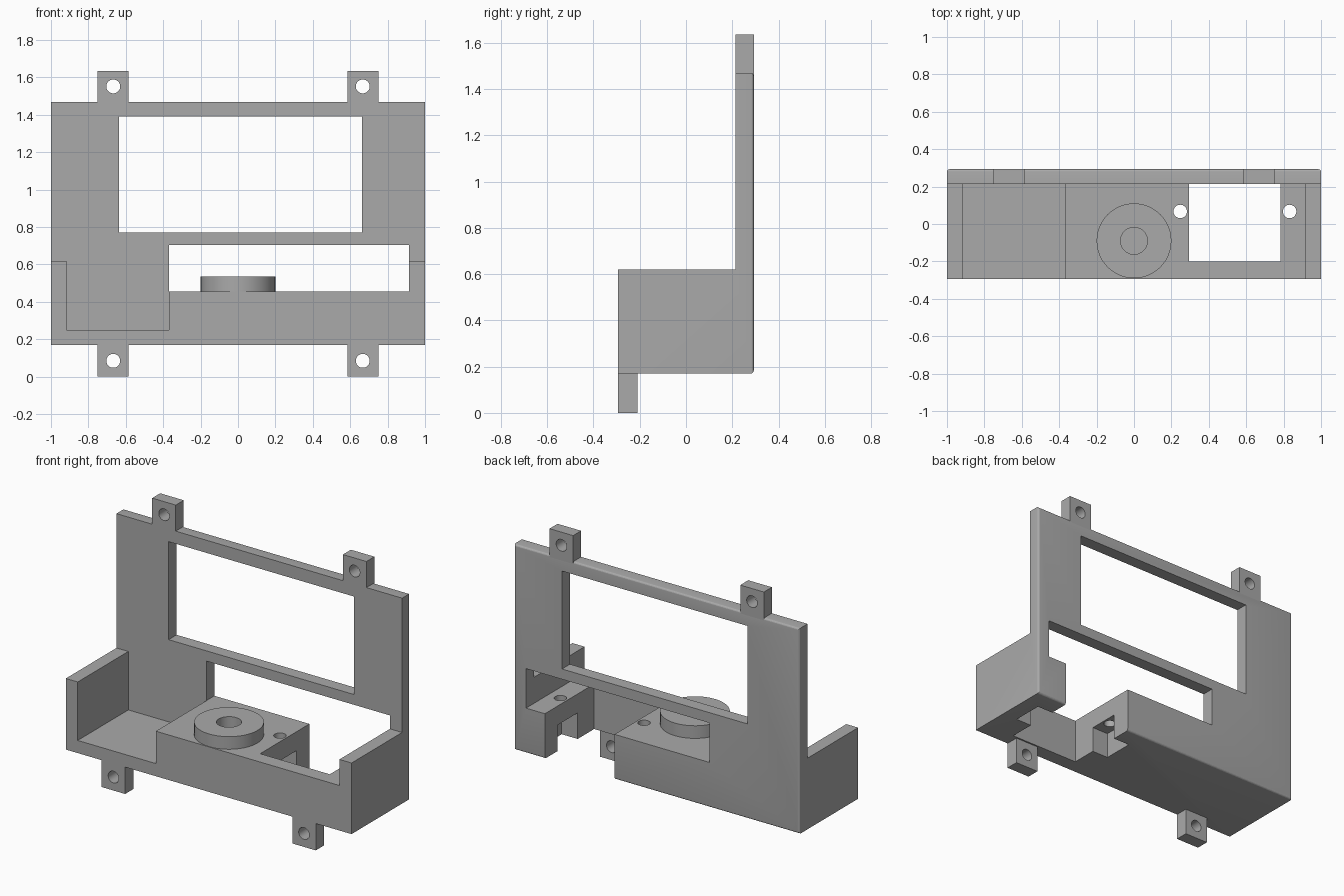
import bpy, bmesh, math
from mathutils import Matrix, Vector

if "Cube" in bpy.data.objects:
    bpy.data.objects.remove(bpy.data.objects["Cube"], do_unlink=True)

grey = bpy.data.materials.new("plain grey")
colour = (0.4, 0.4, 0.4, 1)
grey.diffuse_color = colour
grey.use_nodes = True
grey.node_tree.nodes["Principled BSDF"].inputs["Base Color"].default_value = colour

BACK, FRONT, PLATE = 0.293, -0.293, 0.213   # depth planes
BASE, TOP = 0.17, 1.47                      # underside and top of the frame
FLOOR, DECK, WALL = 0.25, 0.455, 0.62       # tray floor, block top, side wall top
LEFT, RIGHT, STEP = 0.915, -0.917, -0.37    # inner wall faces and block side
ROUND = 0.014


def finish(name, bm):
    mesh = bpy.data.meshes.new(name)
    bm.to_mesh(mesh)
    bm.free()
    mesh.materials.append(grey)
    obj = bpy.data.objects.new(name, mesh)
    bpy.context.collection.objects.link(obj)
    return obj


def box(name, x, y, z, round_back=False):
    bm = bmesh.new()
    bmesh.ops.create_cube(bm, size=1)
    for v in bm.verts:
        v.co = Vector([r[0] if c < 0 else r[1] for c, r in zip(v.co, (x, y, z))])
    if round_back:
        edges = [e for e in bm.edges if all(v.co.y > y[1] - 0.001 for v in e.verts)]
        bmesh.ops.bevel(bm, geom=edges, offset=ROUND, segments=4, profile=0.5, affect='EDGES')
    return finish(name, bm)


def cylinder(name, centre, radius, depth, axis='Z'):
    bm = bmesh.new()
    turn = Matrix.Rotation(math.pi / 2, 4, 'X') if axis == 'Y' else Matrix()
    bmesh.ops.create_cone(bm, cap_ends=True, segments=48, radius1=radius, radius2=radius,
                          depth=depth, matrix=Matrix.Translation(centre) @ turn)
    return finish(name, bm)


def activate(obj):
    bpy.ops.object.select_all(action='DESELECT')
    obj.select_set(True)
    bpy.context.view_layer.objects.active = obj


def cut(obj, cutter):
    activate(obj)
    mod = obj.modifiers.new("cut", 'BOOLEAN')
    mod.operation, mod.solver, mod.object = 'DIFFERENCE', 'EXACT', cutter
    bpy.ops.object.modifier_apply(modifier=mod.name)
    bpy.data.objects.remove(cutter, do_unlink=True)


def smooth(obj):
    activate(obj)
    bpy.ops.object.shade_smooth_by_angle(angle=math.radians(15))


# Frame: one block with a rounded back, carved into plate, walls, tray and block
frame = box("frame", (-1, 1), (FRONT, BACK), (BASE, TOP), round_back=True)
carvings = {
    "above_walls": ((-2, 2), (-1, PLATE), (WALL, 2)),
    "between_walls": ((RIGHT, LEFT), (-1, PLATE), (DECK, 1)),
    "tray_pocket": ((RIGHT, STEP), (-1, PLATE), (FLOOR, 1)),
    "screen_window": ((-0.635, 0.663), (0, 1), (0.77, 1.39)),
    "plate_slot": ((STEP, LEFT), (0, 1), (DECK, 0.705)),
    "motor_bay": ((0.295, 0.783), (-0.2, 1), (0, 0.5)),
    "inner_notch": ((0.18, 0.4), (-0.035, 0.165), (0, 0.335)),
    "outer_notch": ((0.7, 0.895), (-0.035, 0.165), (0, 0.335)),
}
for name, spans in carvings.items():
    cut(frame, box(name, *spans))
for x in (0.247, 0.832):
    cut(frame, cylinder("screw_hole", (x, 0.067, 0.4), 0.036, 0.4))
smooth(frame)

# Round boss on the block
boss = cylinder("boss", (0, -0.09, DECK + 0.04), 0.2, 0.08)
cut(boss, cylinder("boss_hole", (0, -0.09, DECK), 0.072, 0.5))
smooth(boss)

# Mounting tabs with screw holes
for side, sx in (("left", 1), ("right", -1)):
    for level, y, z, hole_z in (("upper", (PLATE, BACK), (TOP - ROUND, 1.635), 1.552),
                                ("lower", (FRONT, -0.21), (0, BASE), 0.085)):
        x = sorted((sx * 0.585, sx * 0.75))
        tab = box(f"{level}_{side}_tab", x, y, z)
        cut(tab, cylinder("tab_hole", (sx * 0.667, sum(y) / 2, hole_z), 0.037, 0.3, 'Y'))
        smooth(tab)
